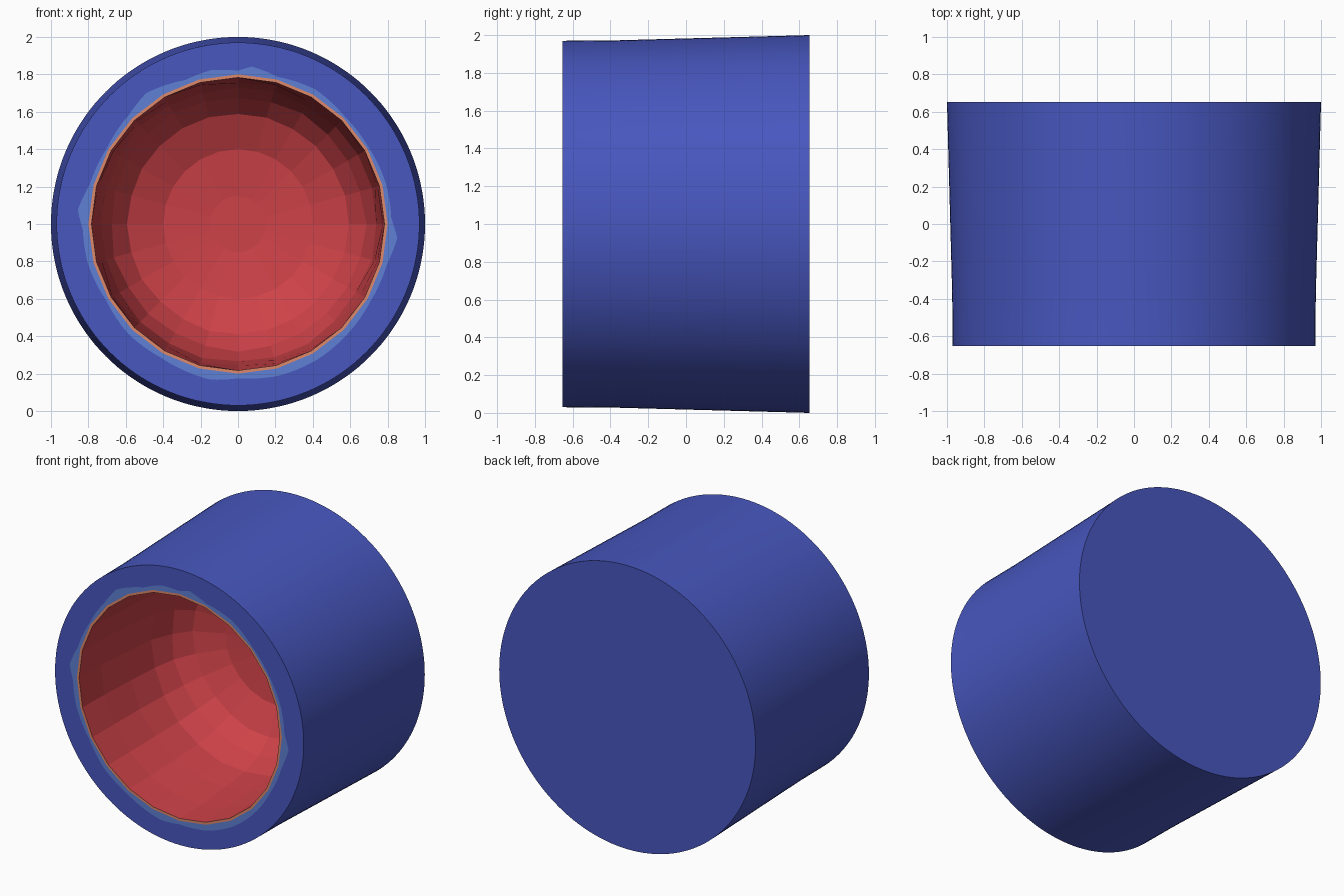
import bpy, math, random

if "Cube" in bpy.data.objects:
    bpy.data.objects.remove(bpy.data.objects["Cube"])

random.seed(4)
FRONT, BACK = -0.653, 0.653
SEG = 144      # smooth outer drum
SIDES = 24     # faceted bowl


def material(name, rgb):
    m = bpy.data.materials.new(name)
    lin = [((c / 255 + 0.055) / 1.055) ** 2.4 for c in rgb]
    m.diffuse_color = (*lin, 1)
    m.use_nodes = True
    m.node_tree.nodes["Principled BSDF"].inputs["Base Color"].default_value = m.diffuse_color
    return m


blue = material("blue", (72, 87, 191))
pale = material("light blue", (95, 128, 212))
orange = material("orange", (222, 136, 106))
red = material("red", (206, 66, 72))


def ring(radius, y, n):
    """Circle about the y axis; radius is a function of clockwise degrees from the top."""
    pts = []
    for i in range(n):
        a = 360 * i / n
        r = radius(a)
        pts.append((r * math.sin(math.radians(a)), y, 1 + r * math.cos(math.radians(a))))
    return pts


def loft(name, rings, mats, band_mats, cap_start=False, cap_end=False):
    n = len(rings[0])
    verts = [v for r in rings for v in r]
    faces, idx = [], []
    for b in range(len(rings) - 1):
        for i in range(n):
            j = (i + 1) % n
            faces.append((b * n + i, b * n + j, (b + 1) * n + j, (b + 1) * n + i))
            idx.append(band_mats[b])
    if cap_start:
        faces.append(tuple(reversed(range(n))))
        idx.append(band_mats[0])
    if cap_end:
        k = (len(rings) - 1) * n
        faces.append(tuple(range(k, k + n)))
        idx.append(band_mats[-1])
    me = bpy.data.meshes.new(name)
    me.from_pydata(verts, [], faces)
    for m in mats:
        me.materials.append(m)
    me.polygons.foreach_set("material_index", idx)
    me.update()
    ob = bpy.data.objects.new(name, me)
    bpy.context.collection.objects.link(ob)
    return ob


def const(r):
    return lambda a: r


def poly(r):
    step = 360 / SIDES
    return lambda a: r * math.cos(math.radians(step / 2)) / math.cos(math.radians(a % step - step / 2))


# Uneven outer edge of the light blue border: (degrees, radius)
EDGE = [(0, .82), (5, .845), (15, .815), (30, .83), (45, .81), (60, .81), (75, .82), (88, .82),
        (95, .855), (105, .825), (120, .82), (135, .83), (150, .84), (165, .84), (180, .825),
        (190, .845), (210, .825), (225, .83), (240, .815), (255, .83), (268, .83), (275, .86),
        (285, .82), (300, .81), (315, .825), (325, .855), (340, .82), (350, .835), (360, .82)]


def ragged(a):
    for (a0, r0), (a1, r1) in zip(EDGE, EDGE[1:]):
        if a0 <= a <= a1:
            return r0 + (r1 - r0) * (a - a0) / (a1 - a0)


# Outer drum with its front face and painted rim bands
drum = loft("drum",
            [ring(const(1.0), BACK, SEG), ring(const(.972), -.38, SEG), ring(const(.97), FRONT, SEG),
             ring(ragged, FRONT, SEG), ring(poly(.80), FRONT, SEG), ring(poly(.783), FRONT, SEG)],
            [blue, pale, orange], [0, 0, 0, 1, 2], cap_start=True)
bpy.context.view_layer.objects.active = drum
drum.select_set(True)
bpy.ops.object.shade_smooth_by_angle(angle=math.radians(30))

# Faceted, slightly uneven bowl sunk into the front
profile = [(.783, FRONT, 0), (.775, -.42, .006), (.76, -.15, .008), (.735, .08, .008),
           (.68, .23, .008), (.59, .34, .004), (.40, .43, 0), (.15, .46, 0)]
loft("bowl", [ring(lambda a, r=r, j=j: r + random.uniform(-j, j), y, SIDES) for r, y, j in profile],
     [red], [0] * (len(profile) - 1), cap_end=True)
